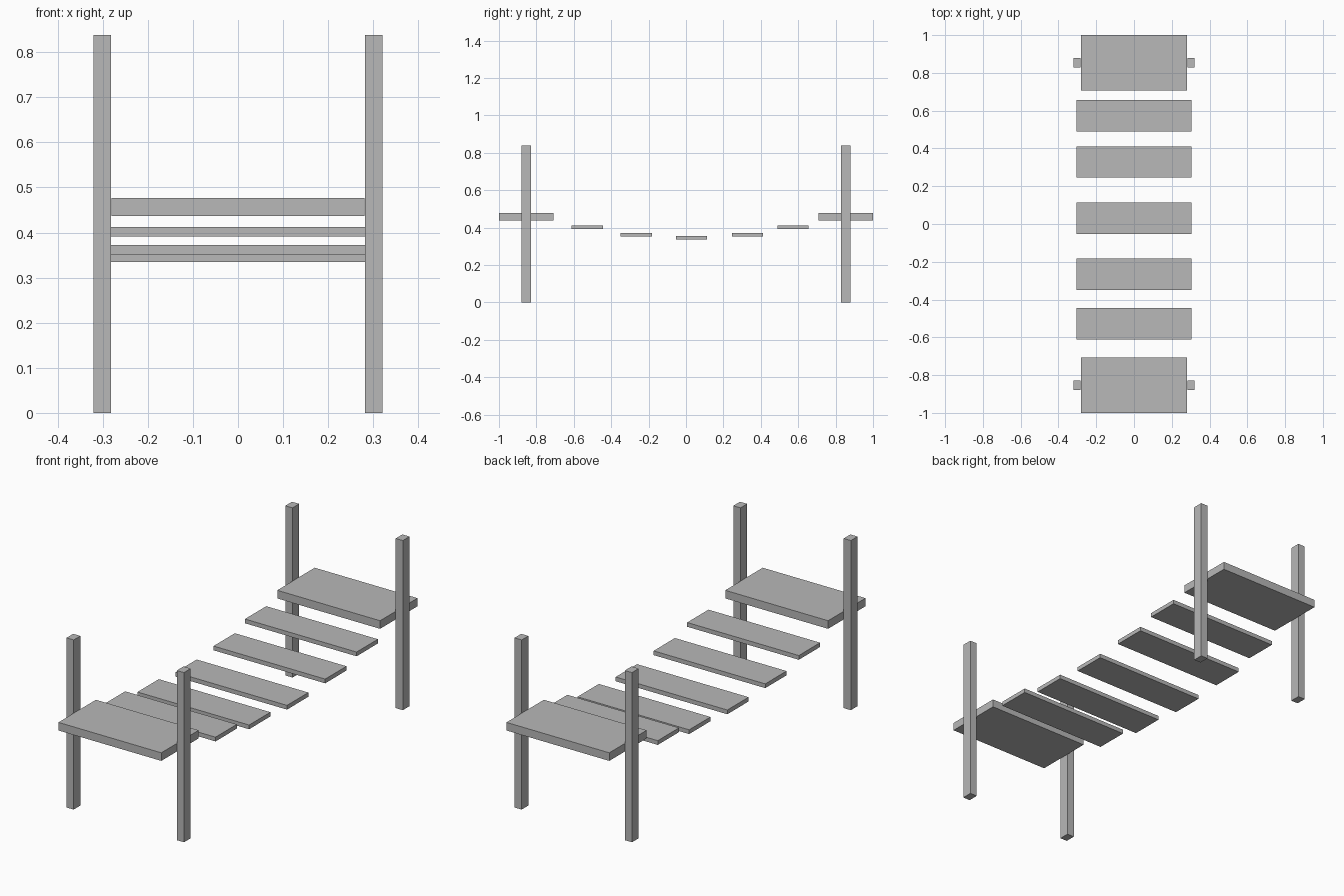
import bpy
import bmesh
from mathutils import Matrix, Vector

default = bpy.data.objects.get("Cube")
if default:
    bpy.data.objects.remove(default, do_unlink=True)

grey = bpy.data.materials.new("plain grey")
grey.use_nodes = True
colour = (0.48, 0.48, 0.48, 1)
grey.diffuse_color = colour
grey.node_tree.nodes["Principled BSDF"].inputs["Base Color"].default_value = colour


def box(name, low, high):
    """Add a flat-sided box between two opposite corners."""
    low, high = Vector(low), Vector(high)
    bm = bmesh.new()
    bmesh.ops.create_cube(bm, size=1, matrix=Matrix.Diagonal((*(high - low), 1)))
    mesh = bpy.data.meshes.new(name)
    bm.to_mesh(mesh)
    bm.free()
    mesh.materials.append(grey)
    obj = bpy.data.objects.new(name, mesh)
    obj.location = (low + high) / 2
    bpy.context.collection.objects.link(obj)


# End platforms, each with a post on either side
for end, sy in (("front", -1), ("back", 1)):
    y0, y1 = sorted((sy * 0.708, sy))
    box(f"{end}_platform", (-0.281, y0, 0.437), (0.281, y1, 0.477))
    for side, sx in (("right", -1), ("left", 1)):
        x0, x1 = sorted((sx * 0.282, sx * 0.321))
        y = sy * 0.854
        box(f"{end}_{side}_post", (x0, y - 0.026, 0), (x1, y + 0.026, 0.838))

# Sagging row of planks: centre along y, underside height
planks = [(-0.528, 0.391), (-0.266, 0.351), (0.03, 0.335), (0.328, 0.351), (0.573, 0.391)]
for i, (y, z) in enumerate(planks, 1):
    box(f"plank_{i}", (-0.305, y - 0.083, z), (0.305, y + 0.083, z + 0.021))
